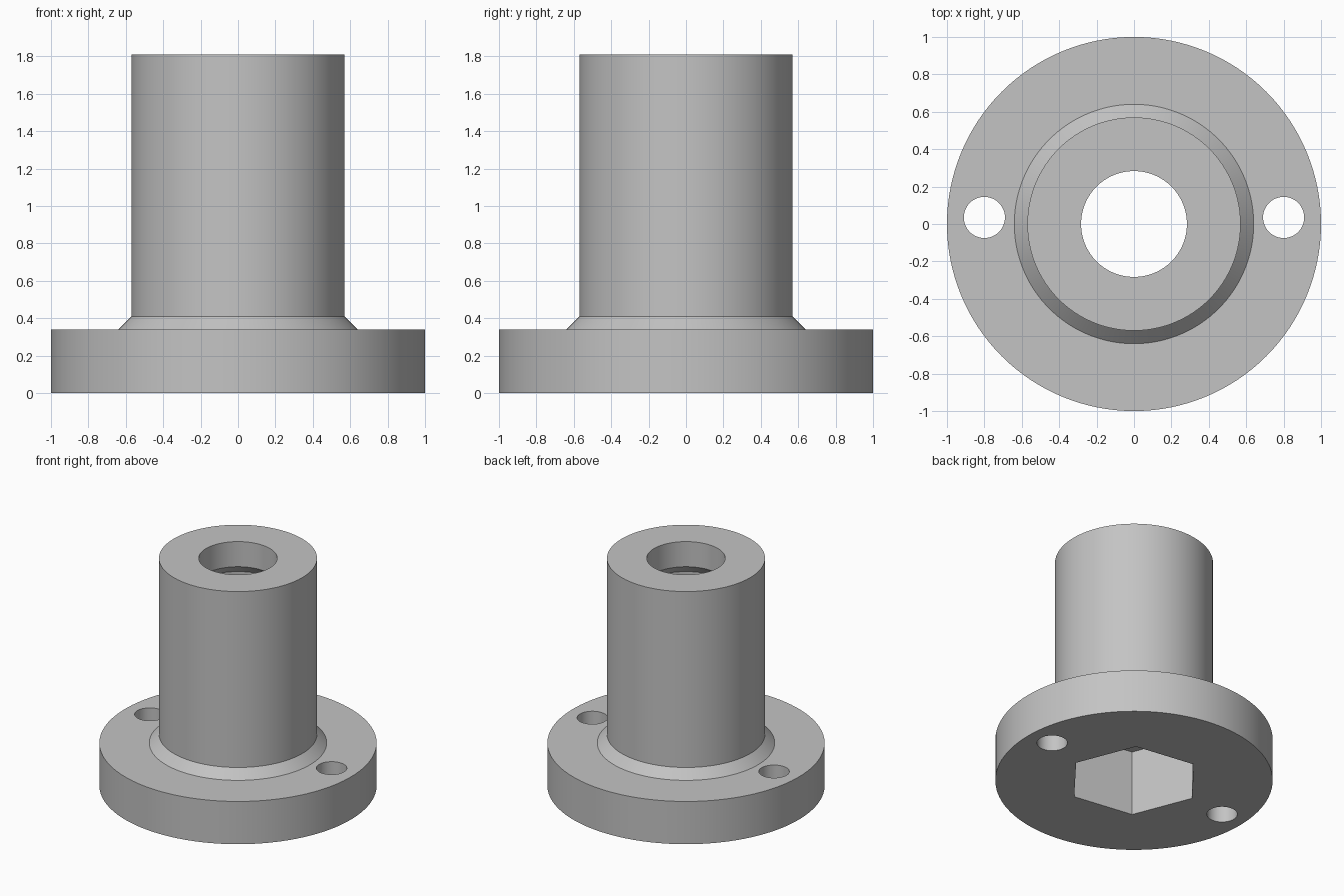
import bpy
import bmesh
import math
from mathutils import Matrix

SEGMENTS = 128

default = bpy.data.objects.get("Cube")
if default:
    bpy.data.objects.remove(default, do_unlink=True)

grey = bpy.data.materials.new("plain grey")
grey.use_nodes = True
colour = (0.55, 0.55, 0.55, 1)
grey.diffuse_color = colour
grey.node_tree.nodes["Principled BSDF"].inputs["Base Color"].default_value = colour


def add_object(name, bm):
    bmesh.ops.recalc_face_normals(bm, faces=bm.faces)
    mesh = bpy.data.meshes.new(name)
    bm.to_mesh(mesh)
    bm.free()
    mesh.materials.append(grey)
    obj = bpy.data.objects.new(name, mesh)
    bpy.context.collection.objects.link(obj)
    return obj


def lathe(name, profile):
    """Revolve a closed (radius, height) outline around z."""
    bm = bmesh.new()
    rings = []
    for i in range(SEGMENTS):
        a = math.tau * i / SEGMENTS
        rings.append([bm.verts.new((r * math.cos(a), r * math.sin(a), z))
                      for r, z in profile])
    n = len(profile)
    for i in range(SEGMENTS):
        here, there = rings[i], rings[(i + 1) % SEGMENTS]
        for j in range(n):
            k = (j + 1) % n
            bm.faces.new((here[j], there[j], there[k], here[k]))
    return add_object(name, bm)


def prism(name, sides, radius, x, y, bottom, top, turn=0):
    bm = bmesh.new()
    place = Matrix.Translation((x, y, (bottom + top) / 2)) @ Matrix.Rotation(turn, 4, 'Z')
    bmesh.ops.create_cone(bm, cap_ends=True, segments=sides, radius1=radius,
                          radius2=radius, depth=top - bottom, matrix=place)
    return add_object(name, bm)


# Flange, chamfered neck, sleeve and stepped bore in one turned body
body = lathe("flanged_sleeve", [
    (1.0, 0), (1.0, 0.34), (0.64, 0.34), (0.57, 0.41), (0.57, 1.81),
    (0.283, 1.81), (0.283, 1.61), (0.35, 1.54), (0.35, 0)])

# Hexagonal pocket under the flange, and two bolt holes
# (create_cone puts its first corner on +y)
cutters = [prism("hex_pocket_cutter", 6, 0.49, 0, 0, -0.2, 0.52,
                 math.radians(21.6))]
for side, x in (("left", 0.8), ("right", -0.8)):
    cutters.append(prism(side + "_bolt_hole_cutter", 48, 0.11, x, 0.035, -0.2, 0.6))

bpy.ops.object.select_all(action='DESELECT')
body.select_set(True)
bpy.context.view_layer.objects.active = body
for cutter in cutters:
    cutter.hide_render = True
    cut = body.modifiers.new(cutter.name, 'BOOLEAN')
    cut.operation = 'DIFFERENCE'
    cut.solver = 'EXACT'
    cut.object = cutter
    bpy.ops.object.modifier_apply(modifier=cut.name)
    bpy.data.objects.remove(cutter, do_unlink=True)

bpy.ops.object.shade_smooth_by_angle(angle=math.radians(30))
